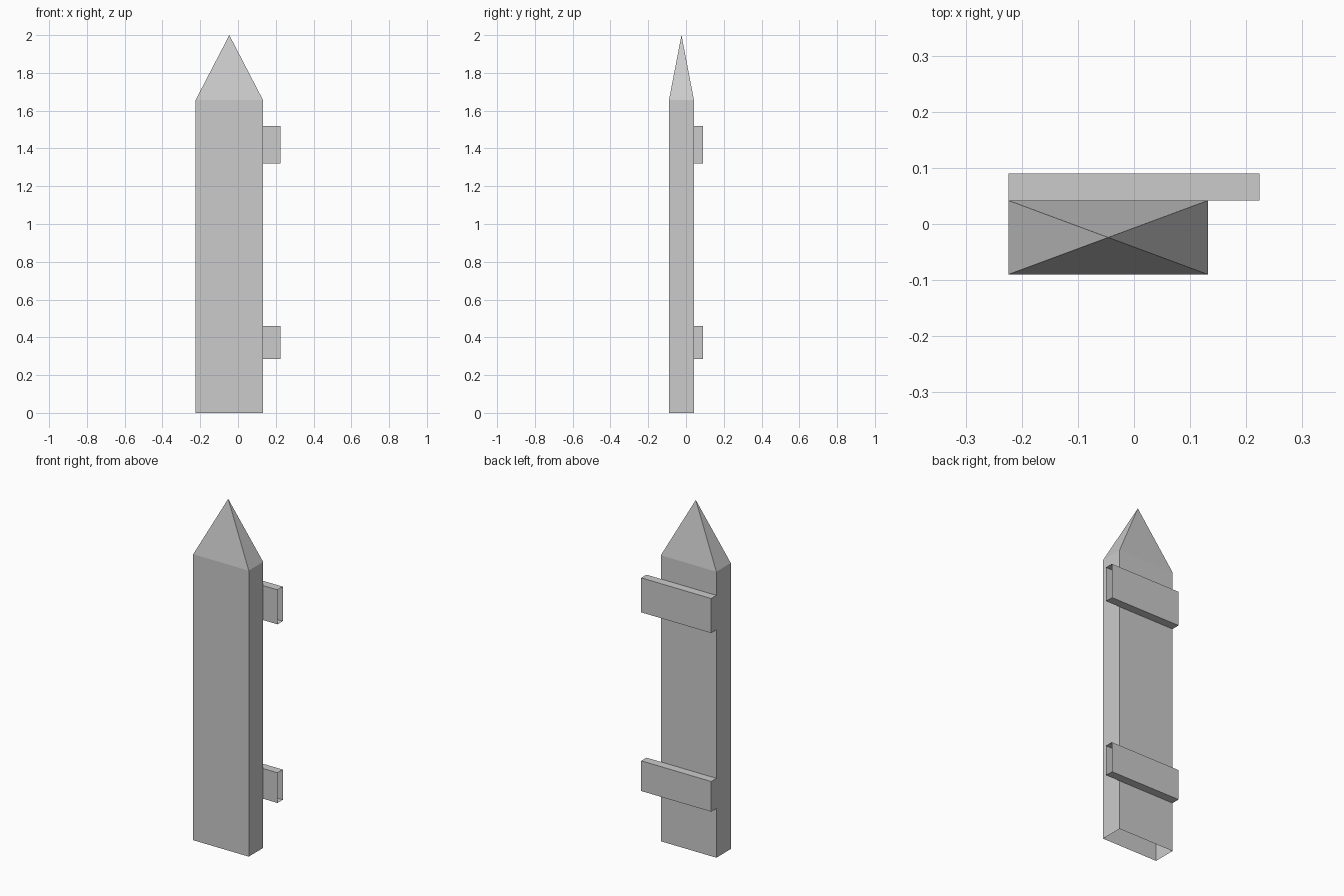
import bpy, bmesh
from mathutils import Vector

if "Cube" in bpy.data.objects:
    bpy.data.objects.remove(bpy.data.objects["Cube"])


def open_box(name, lo, hi, open_dir, peak=None):
    """Box between two corners, open on one side, optionally with a pyramid top."""
    bm = bmesh.new()
    bmesh.ops.create_cube(bm, size=1)
    for v in bm.verts:
        v.co = Vector([lo[i] if v.co[i] < 0 else hi[i] for i in range(3)])
    bm.normal_update()

    # remove the uncapped end
    open_dir = Vector(open_dir)
    ends = [f for f in bm.faces if f.normal.dot(open_dir) > 0.9]
    bmesh.ops.delete(bm, geom=ends, context='FACES')

    # fan the top face up to a point
    if peak:
        top = [f for f in bm.faces if f.normal.z > 0.9]
        tip = bmesh.ops.poke(bm, faces=top)['verts'][0]
        tip.co = Vector(peak)

    mesh = bpy.data.meshes.new(name)
    bm.to_mesh(mesh)
    bm.free()
    obj = bpy.data.objects.new(name, mesh)
    bpy.context.collection.objects.link(obj)
    return obj


# Pointed fence board, hollow underneath
open_box("fence_picket", (-0.224, -0.09, 0), (0.132, 0.042, 1.657),
         (0, 0, -1), peak=(-0.046, -0.024, 2.0))

# Two cross rails on the back, open where the next section joins
for name, z0, z1 in (("lower_rail", 0.285, 0.46), ("upper_rail", 1.32, 1.52)):
    open_box(name, (-0.224, 0.042, z0), (0.224, 0.09, z1), (1, 0, 0))
